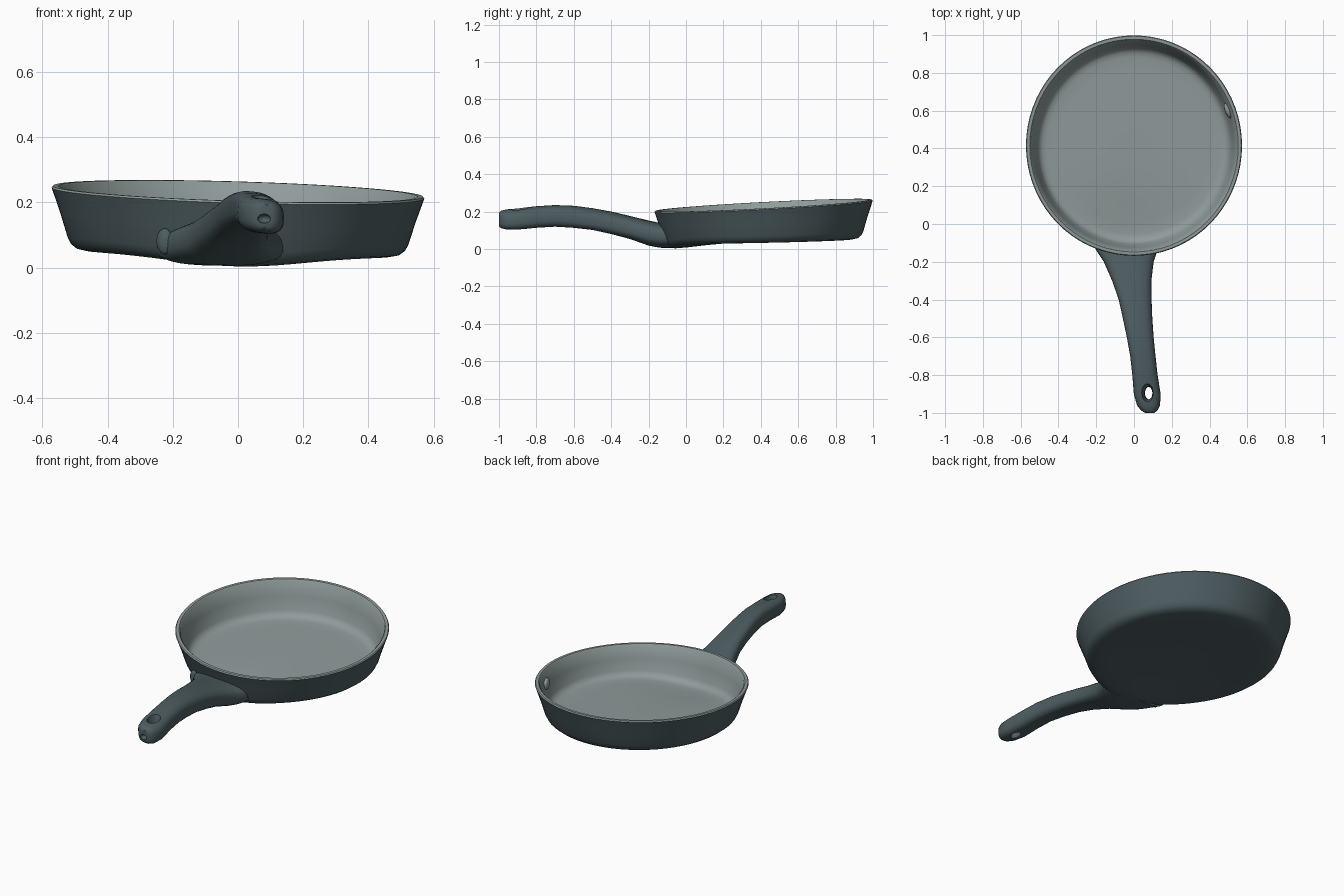
import bpy, bmesh
from math import sin, cos, pi, exp, copysign, radians
from mathutils import Vector, Matrix

old = bpy.data.objects.get("Cube")
if old:
    bpy.data.objects.remove(old, do_unlink=True)


def material(name, rgb):
    m = bpy.data.materials.new(name)
    m.use_nodes = True
    m.diffuse_color = (*rgb, 1)
    bsdf = m.node_tree.nodes["Principled BSDF"]
    bsdf.inputs["Base Color"].default_value = (*rgb, 1)
    bsdf.inputs["Roughness"].default_value = 0.6
    return m


dark = material("dark slate iron", (0.075, 0.11, 0.12))
light = material("pale grey lining", (0.28, 0.33, 0.33))

CY, BASE, DEPTH = 0.415, 0.042, 0.192     # pan centre, underside height, depth


def seat(x, y, h):
    """Height of a point h above the underside: tilted rim, sagging front."""
    t = min(max(h / DEPTH, 0), 1)
    dip = 0.03 * exp(-(x / 0.28) ** 2 - ((y + 0.1) / 0.25) ** 2) * (1 - t)
    return BASE + h + (0.02 + 0.032 * t) * (y - CY) - (0.02 + 0.01 * t) * x - dip


def activate(ob):
    bpy.ops.object.select_all(action='DESELECT')
    ob.select_set(True)
    bpy.context.view_layer.objects.active = ob


def loft(name, rings, mats, rule=lambda i: 0):
    """Skin a list of equal rings, capping both ends."""
    bm = bmesh.new()
    loops = [[bm.verts.new(p) for p in ring] for ring in rings]
    n = len(loops[0])
    for i, (a, b) in enumerate(zip(loops, loops[1:])):
        for k in range(n):
            j = (k + 1) % n
            bm.faces.new((a[k], a[j], b[j], b[k])).material_index = rule(i)
    bm.faces.new(loops[0][::-1]).material_index = rule(0)
    bm.faces.new(loops[-1]).material_index = rule(len(loops) - 2)
    bmesh.ops.recalc_face_normals(bm, faces=bm.faces)
    me = bpy.data.meshes.new(name)
    bm.to_mesh(me)
    bm.free()
    for m in mats:
        me.materials.append(m)
    ob = bpy.data.objects.new(name, me)
    bpy.context.collection.objects.link(ob)
    return ob


def smooth(ob, angle=40):
    activate(ob)
    bpy.ops.object.shade_smooth_by_angle(angle=radians(angle))


def ellipsoid(name, loc, size, mat, turn=0):
    bm = bmesh.new()
    bmesh.ops.create_uvsphere(bm, u_segments=20, v_segments=12, radius=1)
    bm.transform(Matrix.Translation(loc) @ Matrix.Rotation(turn, 4, 'Z')
                 @ Matrix.Diagonal((*size, 1)))
    me = bpy.data.meshes.new(name)
    bm.to_mesh(me)
    bm.free()
    me.materials.append(mat)
    ob = bpy.data.objects.new(name, me)
    bpy.context.collection.objects.link(ob)
    smooth(ob)
    return ob


# Pan: outer wall, rim, inner wall and floor
profile = [(0.15, 0), (0.3, 0), (0.4, 0), (0.465, 0), (0.495, 0.006), (0.513, 0.02),
           (0.523, 0.04), (0.545, 0.11), (0.569, 0.178), (0.572, 0.186),
           (0.568, 0.192), (0.552, 0.192), (0.546, 0.186), (0.528, 0.11),
           (0.511, 0.042), (0.5, 0.023), (0.483, 0.013), (0.46, 0.009),
           (0.4, 0.008), (0.3, 0.008), (0.15, 0.008)]
RIM = 9


def pan_ring(r, h, n=72):
    pts = []
    for k in range(n):
        a = 2 * pi * k / n
        x, y = r * cos(a), CY + 1.02 * r * sin(a)
        pts.append((x, y, seat(x, y, h)))
    return pts


pan = loft("pan", [pan_ring(*p) for p in profile], [dark, light],
           lambda i: int(i >= RIM))
smooth(pan)

# Handle: rounded sections as y, centre x, half width, centre z, half height
sections = [(-0.05, -0.045, 0.205, 0.064, 0.058), (-0.14, -0.038, 0.162, 0.073, 0.066),
            (-0.2, -0.028, 0.132, 0.085, 0.066), (-0.3, -0.012, 0.104, 0.115, 0.06),
            (-0.4, 0.006, 0.087, 0.14, 0.058), (-0.5, 0.019, 0.078, 0.16, 0.056),
            (-0.6, 0.033, 0.071, 0.172, 0.057), (-0.7, 0.047, 0.067, 0.177, 0.056),
            (-0.8, 0.058, 0.067, 0.171, 0.056), (-0.9, 0.07, 0.071, 0.16, 0.055),
            (-0.96, 0.077, 0.061, 0.158, 0.052), (-0.988, 0.081, 0.043, 0.158, 0.046),
            (-1.0, 0.083, 0.024, 0.158, 0.035)]


def handle_ring(y, cx, hw, cz, hh, n=32):
    roll = 0.12 * max(-1, y + 0.05) / 0.4 if y > -0.45 else -0.12
    pts = []
    for k in range(n):
        a = 2 * pi * k / n
        u = copysign(abs(cos(a)) ** 0.72, cos(a)) * hw
        v = copysign(abs(sin(a)) ** 0.72, sin(a)) * hh
        pts.append(Vector((cx + u, y, cz + v + u * roll)))
    return pts


handle = loft("handle", [handle_ring(*s) for s in sections], [dark])

# Cutters: slanted hanging hole, dent in the tip, and the body of the pan
hole_rings = []
for z, cx, rx, ry in ((0.0, 0.09, 0.026, 0.036), (0.16, 0.076, 0.021, 0.033),
                      (0.2, 0.073, 0.027, 0.043), (0.3, 0.07, 0.055, 0.075)):
    hole_rings.append([(cx + rx * cos(2 * pi * k / 24),
                        -0.895 + ry * sin(2 * pi * k / 24), z) for k in range(24)])
body = [(0.46, 0.004), (0.49, 0.01), (0.512, 0.03), (0.537, 0.11), (0.56, 0.18)]
cutters = [loft("hole_cutter", hole_rings, [dark]),
           ellipsoid("dent_cutter", (0.08, -1.0, 0.15), (0.02, 0.02, 0.014), dark),
           loft("pan_cutter", [pan_ring(*p) for p in body], [dark])]
for c in cutters:
    c.hide_render = True
    activate(handle)
    mod = handle.modifiers.new("cut", 'BOOLEAN')
    mod.operation, mod.object, mod.solver = 'DIFFERENCE', c, 'EXACT'
    bpy.ops.object.modifier_apply(modifier=mod.name)
    bpy.data.objects.remove(c, do_unlink=True)
smooth(handle, 45)

# Small cast bumps at the handle root and on the inner wall
ellipsoid("root_bump", (-0.225, -0.093, 0.08), (0.026, 0.018, 0.04), dark, -0.4)
ellipsoid("wall_knob", (0.497, 0.6, 0.16), (0.016, 0.042, 0.032), light, 0.35)
